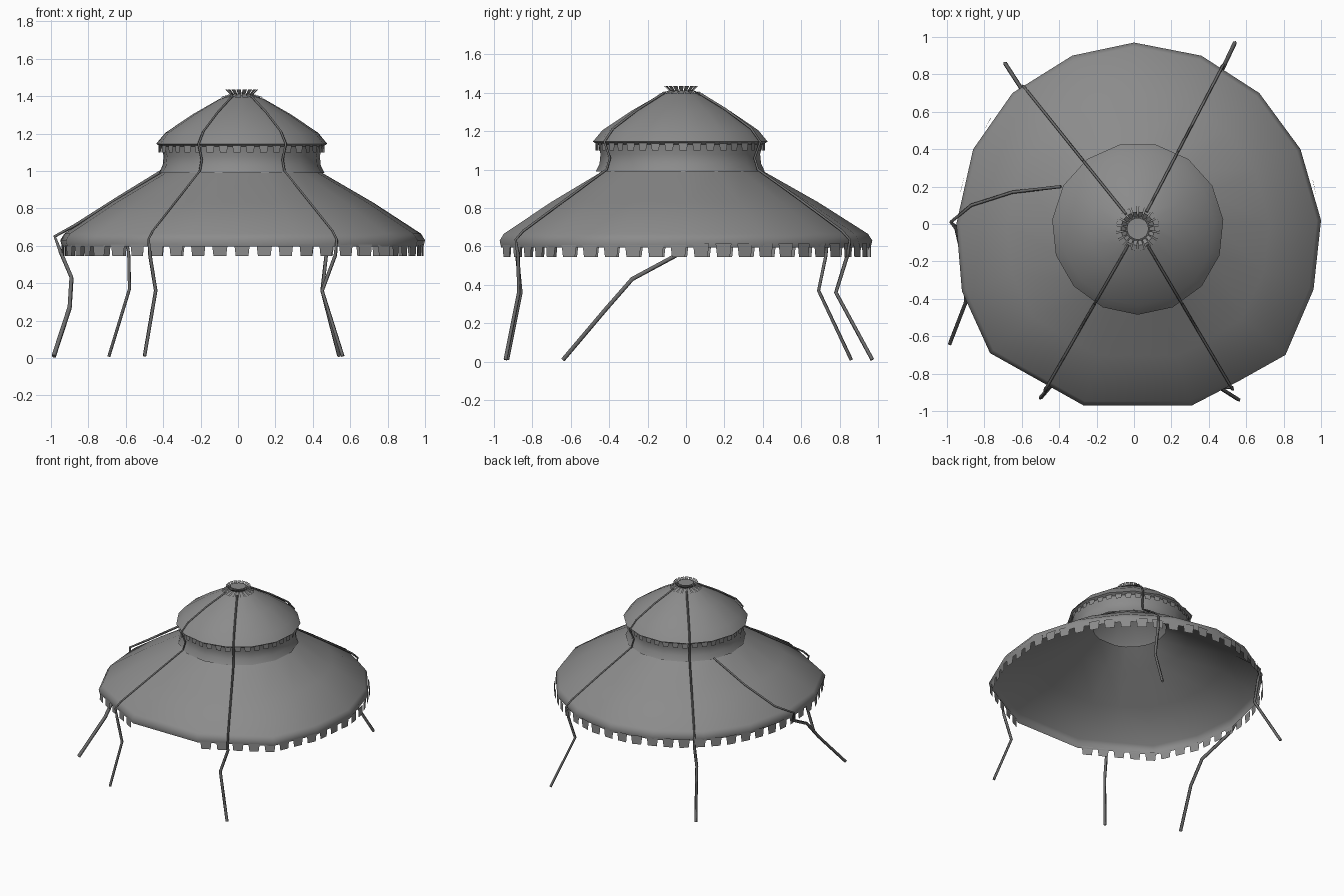
import bpy, math
from mathutils import Vector

if "Cube" in bpy.data.objects:
    bpy.data.objects.remove(bpy.data.objects["Cube"])

CX, CY = 0.02, -0.025   # axis of the canopies

def grey(name, v):
    m = bpy.data.materials.new(name)
    m.diffuse_color = (v, v, v, 1)
    m.use_nodes = True
    m.node_tree.nodes["Principled BSDF"].inputs["Base Color"].default_value = m.diffuse_color
    return m
CLOTH = grey("dark_cloth", 0.26)
CORD = grey("darker_cord", 0.15)

def make_mesh(name, verts, faces, smooth=True):
    me = bpy.data.meshes.new(name)
    me.from_pydata(verts, [], faces)
    me.update()
    me.materials.append(CLOTH)
    ob = bpy.data.objects.new(name, me)
    bpy.context.collection.objects.link(ob)
    if smooth:
        bpy.ops.object.select_all(action='DESELECT')
        ob.select_set(True)
        bpy.context.view_layer.objects.active = ob
        bpy.ops.object.shade_smooth_by_angle(angle=math.radians(50))
    return ob

def circle(r, n, offset=0.0):
    return [Vector((CX + r * math.cos(2 * math.pi * (i + offset) / n),
                    CY + r * math.sin(2 * math.pi * (i + offset) / n))) for i in range(n)]

def loft(name, rings):
    # rings: list of (2D points, z), joined from bottom to top
    n = len(rings[0][0])
    verts = [(p.x, p.y, z) for pts, z in rings for p in pts]
    faces = [(k * n + i, k * n + (i + 1) % n, (k + 1) * n + (i + 1) % n, (k + 1) * n + i)
             for k in range(len(rings) - 1) for i in range(n)]
    return make_mesh(name, verts, faces)

def fringe(name, pts, count, width, taper, z_top, z_bot, skip=None):
    # trapezoid tabs hanging at equal steps along a closed outline
    n = len(pts)
    lens = [(pts[(i + 1) % n] - pts[i]).length for i in range(n)]
    total = sum(lens)
    def at(s):
        s %= total
        for i, l in enumerate(lens):
            if s <= l:
                return pts[i].lerp(pts[(i + 1) % n], s / l)
            s -= l
        return pts[0]
    verts, faces = [], []
    for k in range(count):
        s = total * (k + 0.5) / count
        if skip and skip(at(s)):
            continue
        b = len(verts)
        for ds, z in ((-width, z_top), (-width * taper, z_bot), (width * taper, z_bot), (width, z_top)):
            p = at(s + ds / 2)
            verts.append((p.x, p.y, z))
        faces.append((b, b + 1, b + 2, b + 3))
    return make_mesh(name, verts, faces, False)

def strap(name, pts, thin_count, depth=0.011):
    # cord that is thinner where it lies on the canopy
    cu = bpy.data.curves.new(name, 'CURVE')
    cu.dimensions = '3D'
    cu.bevel_depth = depth
    cu.bevel_resolution = 0
    cu.use_fill_caps = True
    cu.materials.append(CORD)
    sp = cu.splines.new('POLY')
    sp.points.add(len(pts) - 1)
    for i, (q, p) in enumerate(zip(sp.points, pts)):
        q.co = (*p, 1)
        q.radius = 0.65 if i < thin_count else 1.0
    ob = bpy.data.objects.new(name, cu)
    bpy.context.collection.objects.link(ob)

# Lower canopy: slightly irregular rim, cone running up inside the neck
rim = [Vector(p) for p in (
    (1.0, 0.02), (0.89, 0.4), (0.67, 0.7), (0.36, 0.9), (0.0, 0.97), (-0.33, 0.9),
    (-0.65, 0.7), (-0.86, 0.4), (-0.95, 0.0), (-0.92, -0.36), (-0.77, -0.69),
    (-0.52, -0.83), (-0.27, -0.97), (0.31, -0.97), (0.56, -0.84), (0.81, -0.7), (0.96, -0.35))]
axis = Vector((CX, CY))
def canopy_ring(t, inner=0.43):
    # t = 0 at the inner circle, 1 at the rim
    return [(axis + (p - axis).normalized() * inner).lerp(p, t) for p in rim]
loft("lower_canopy", [(canopy_ring(0.985), 0.595), (canopy_ring(1.0), 0.63), (canopy_ring(0.96), 0.665),
                      (canopy_ring(0.5), 0.83), (canopy_ring(0.0), 0.99), (canopy_ring(0, 0.27), 1.09)])

# Lower fringe: rounder than the rim at the back, missing along the front edge
hem = []
ring = canopy_ring(0.99)
for p, q in zip(ring, ring[1:] + ring[:1]):
    hem.append(p)
    if p.y + q.y > 0:
        mid = (p + q) / 2
        hem.append(mid + (mid - axis).normalized() * 0.025)
fringe("lower_fringe", hem, 52, 0.085, 0.8, 0.615, 0.545,
       skip=lambda p: p.y < 0 and abs(p.x - 0.02) < 0.27)

# Neck wall between the two canopies
loft("neck_wall", [(circle(r, 15, 0.25), z) for r, z in
                   ((0.445, 0.99), (0.425, 1.03), (0.42, 1.08), (0.435, 1.14))])

# Upper canopy
loft("upper_canopy", [(circle(r, 15, 0.25), z) for r, z in
                      ((0.435, 1.13), (0.46, 1.145), (0.41, 1.205), (0.26, 1.305),
                       (0.12, 1.385), (0.05, 1.405))])
fringe("upper_fringe", circle(0.447, 15, 0.25), 38, 0.05, 0.75, 1.14, 1.1)

# Crown: two tiers of small slats around a flat lid
def slats(name, r0, z0, r1, z1, n=18, fill=0.8):
    verts, faces = [], []
    h = math.pi / n * fill
    for i in range(n):
        a = 2 * math.pi * i / n
        b = len(verts)
        for r, da, z in ((r0, -h, z0), (r1, -h, z1), (r1, h, z1), (r0, h, z0)):
            verts.append((CX + r * math.cos(a + da), CY + r * math.sin(a + da), z))
        faces.append((b, b + 1, b + 2, b + 3))
    make_mesh(name, verts, faces, False)
slats("crown_upper_slats", 0.058, 1.405, 0.09, 1.435)
slats("crown_lower_slats", 0.06, 1.413, 0.118, 1.393)
make_mesh("crown_lid", [(p.x, p.y, 1.43) for p in circle(0.058, 18)], [tuple(range(18))], False)

# Four straps running from the crown over both canopies to the ground
def long_strap(name, end, rim_r, knee):
    d = (Vector(end) - axis).normalized()
    path = [(0.10, 1.4), (0.26, 1.313), (0.41, 1.214), (0.464, 1.145), (0.43, 1.06), (0.45, 1.0),
            (0.70, 0.842), (rim_r - 0.04, 0.68), (rim_r + 0.005, 0.635), (rim_r - 0.01, 0.55)]
    pts = [(CX + d.x * r, CY + d.y * r, z) for r, z in path]
    strap(name, pts + [knee, (*end, 0.01)], 9)
long_strap("strap_back_right", (0.54, 0.97), 0.985, (0.45, 0.78, 0.36))
long_strap("strap_back_left", (-0.69, 0.86), 0.975, (-0.58, 0.69, 0.37))
long_strap("strap_front_left", (-0.5, -0.93), 0.995, (-0.44, -0.86, 0.36))
long_strap("strap_front_right", (0.56, -0.94), 0.995, (0.45, -0.87, 0.36))

# Short strap on the left side, trailing towards the front
strap("strap_left", [(-0.39, 0.2, 1.01), (-0.65, 0.17, 0.85), (-0.87, 0.1, 0.71), (-0.98, 0.01, 0.65),
                     (-0.95, -0.02, 0.57), (-0.89, -0.28, 0.43), (-0.9, -0.42, 0.27),
                     (-0.985, -0.64, 0.01)], 4, 0.013)
